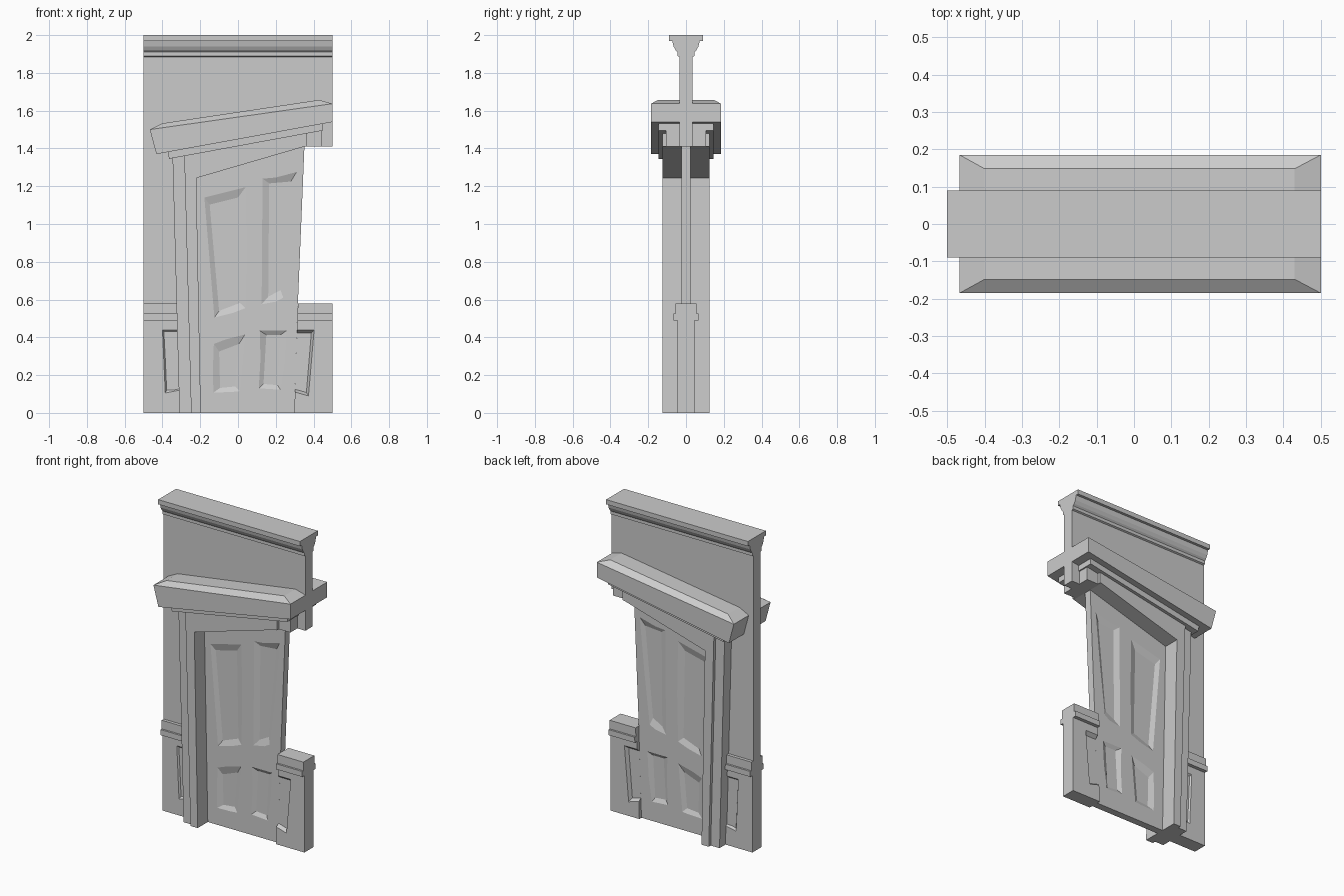
import bpy, bmesh
from mathutils import Vector

if "Cube" in bpy.data.objects:
    bpy.data.objects.remove(bpy.data.objects["Cube"])


def make(name, verts, faces):
    me = bpy.data.meshes.new(name)
    me.from_pydata(verts, [], faces)
    bm = bmesh.new()
    bm.from_mesh(me)
    bmesh.ops.recalc_face_normals(bm, faces=bm.faces)
    bm.to_mesh(me)
    bm.free()
    ob = bpy.data.objects.new(name, me)
    bpy.context.collection.objects.link(ob)
    return ob


def loft(name, *rings):
    """Closed solid through rings with equal point counts."""
    n = len(rings[0])
    verts = [v for r in rings for v in r]
    faces = [list(range(n)), list(range(len(verts) - n, len(verts)))]
    for k in range(len(rings) - 1):
        for i in range(n):
            j = (i + 1) % n
            faces.append((k*n + i, k*n + j, k*n + n + j, k*n + n + i))
    return make(name, verts, faces)


def slab(name, outline, hy):
    """Front outline (x, z) extruded to y = +-hy."""
    return loft(name, [(x, -hy, z) for x, z in outline],
                [(x, hy, z) for x, z in outline])


def run(name, half, left, right):
    """Half profile (y, z) mirrored in y and swept in x; ends are functions of z."""
    prof = half + [(-y, z) for y, z in reversed(half)]
    return loft(name, [(left(z), y, z) for y, z in prof],
                [(right(z), y, z) for y, z in prof])


def carve(ob, outer, inner, face_y, depth):
    """Cut a bevelled recessed panel into the front and the back."""
    for s in (-1, 1):
        out = 0.02
        # carry the bevel slope a little past the surface
        grown = [Vector(o) + (Vector(o) - Vector(i)) * (out / depth)
                 for o, i in zip(outer, inner)]
        cut = loft("panel_cutter",
                   [(x, s * (face_y + out), z) for x, z in grown],
                   [(x, s * (face_y - depth), z) for x, z in inner])
        cut.hide_render = True
        mod = ob.modifiers.new("panel", 'BOOLEAN')
        mod.operation = 'DIFFERENCE'
        mod.solver = 'EXACT'
        mod.object = cut
        bpy.context.view_layer.objects.active = ob
        bpy.ops.object.modifier_apply(modifier=mod.name)
        bpy.data.objects.remove(cut)


# Wall: left side and above the door, open to the right of the door
slab("wall", [(-.5, 0), (-.27, 0), (-.27, 1.3), (.3, 1.41), (.5, 1.41),
              (.5, 1.95), (-.5, 1.95)], .035)

# Cornice
run("cornice", [(.035, 1.885), (.045, 1.89), (.045, 1.91), (.055, 1.92),
                (.066, 1.94), (.073, 1.97), (.09, 1.97), (.09, 2)],
    lambda z: -.5, lambda z: .5)

# Wainscot with rail on both sides of the door
rail = [(.045, 0), (.045, .49), (.067, .49), (.067, .525), (.055, .525), (.055, .58)]
left_w = run("wainscot_left", rail, lambda z: -.5, lambda z: -.27)
right_w = run("wainscot_right", rail, lambda z: .298 + .033 * z, lambda z: .5)
carve(left_w, [(-.40, .44), (-.29, .44), (-.28, .12), (-.385, .105)],
      [(-.385, .42), (-.29, .42), (-.28, .14), (-.37, .135)], .045, .02)
carve(right_w, [(.26, .44), (.403, .44), (.373, .09), (.26, .122)],
      [(.26, .422), (.388, .422), (.362, .108), (.26, .137)], .045, .022)

# Door with four recessed panels
door = slab("door", [(-.21, 0), (.298, 0), (.317, .58), (.352, 1.42), (-.23, 1.25)], .023)
panels = [
    ([(-.178, 1.14), (.04, 1.195), (.04, .555), (-.125, .505)],
     [(-.15, 1.103), (.0, 1.14), (.01, .582), (-.10, .54)]),
    ([(.13, 1.24), (.31, 1.275), (.24, .61), (.125, .575)],
     [(.165, 1.215), (.28, 1.225), (.225, .65), (.16, .615)]),
    ([(-.128, .365), (.037, .415), (.01, .115), (-.13, .108)],
     [(-.10, .325), (.005, .365), (-.015, .14), (-.095, .132)]),
    ([(.115, .435), (.256, .435), (.225, .122), (.11, .13)],
     [(.15, .413), (.225, .413), (.21, .147), (.135, .153)]),
]
for outer, inner in panels:
    carve(door, outer, inner, .023, .013)

# Door frame: left jamb and sloping head in one piece
slab("door_frame", [(-.248, 0), (-.197, 0), (-.221, 1.243), (.352, 1.41),
                    (.362, 1.41), (.362, 1.50), (-.285, 1.385)], .125)

# Outer casing, and the stub left of the missing right casing
slab("casing_left", [(-.31, 0), (-.24, 0), (-.27, 1.39), (-.347, 1.375)], .105)
slab("casing_right_stub", [(.355, 1.41), (.443, 1.41), (.443, 1.52), (.355, 1.51)], .105)

# Small moulding under the cap
slab("cap_moulding", [(-.365, 1.345), (.45, 1.495), (.45, 1.54), (-.375, 1.40)], .145)

# Sloping door cap with bevelled top
def ring(x0, z0, x1, z1, hy):
    return [(x0, -hy, z0), (x1, -hy, z1), (x1, hy, z1), (x0, hy, z0)]

loft("door_cap", ring(-.432, 1.37, .5, 1.54, .185),
     ring(-.467, 1.5, .5, 1.637, .185), ring(-.4, 1.533, .43, 1.657, .148))
